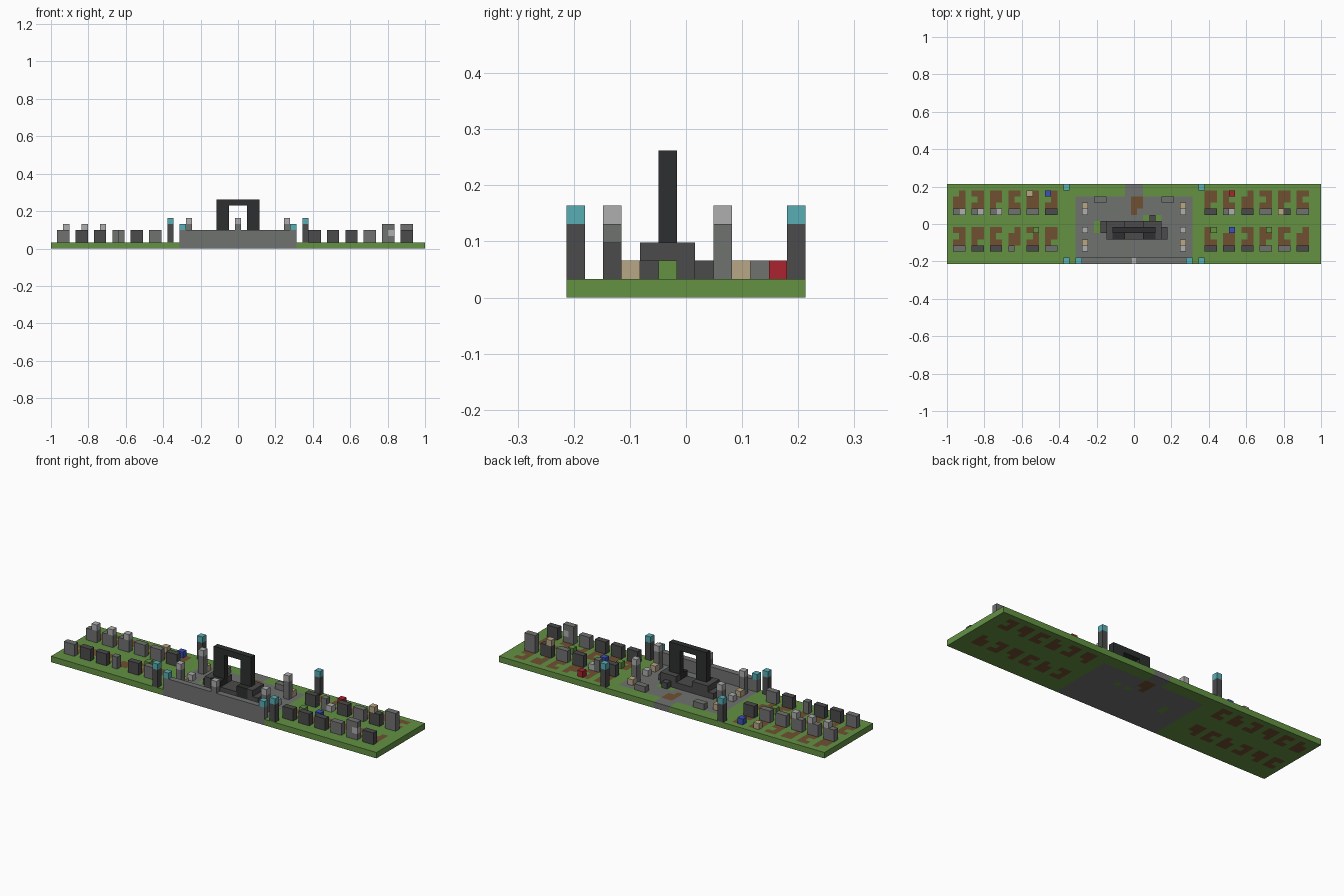
import bpy, bmesh

cube = bpy.data.objects.get("Cube")
if cube:
    bpy.data.objects.remove(cube, do_unlink=True)

COLS, ROWS = 61, 13
U = 2 / COLS  # one block


def material(name, rgb):
    m = bpy.data.materials.new(name)
    m.use_nodes = True
    col = (*rgb, 1)
    m.diffuse_color = col
    bsdf = next(n for n in m.node_tree.nodes if n.type == 'BSDF_PRINCIPLED')
    bsdf.inputs["Base Color"].default_value = col
    return m


GREEN = material("grass_green", (.125, .283, .055))
BROWN = material("dirt_brown", (.16, .08, .03))
MID = material("stone_grey", (.162, .168, .16))
DARK = material("dark_stone", (.07, .07, .07))
LIGHT = material("pale_stone", (.42, .425, .42))
BLACK = material("black_stone", (.027, .028, .029))
TEAL = material("teal_flame", (.098, .42, .456))
TAN = material("tan_bone", (.48, .39, .235))
RED = material("red_flower", (.4, .017, .026))
BLUE = material("blue_flower", (.045, .08, .5))


def blocks(name, mat, x, y, z):
    """Box over inclusive block ranges; each axis is an index or a (first, last) pair."""
    spans = [(v, v) if isinstance(v, int) else v for v in (x, y, z)]
    low = [spans[0][0] - .5, spans[1][0] - .5, spans[2][0]]
    high = [spans[0][1] + .5, spans[1][1] + .5, spans[2][1] + 1]
    bm = bmesh.new()
    bmesh.ops.create_cube(bm, size=1)
    for v in bm.verts:
        v.co = [(low[i] if v.co[i] < 0 else high[i]) * U for i in range(3)]
    me = bpy.data.meshes.new(name)
    bm.to_mesh(me)
    bm.free()
    me.materials.append(mat)
    ob = bpy.data.objects.new(name, me)
    bpy.context.collection.objects.link(ob)
    return ob


# Graves: first column of each two-block plot
PLOTS = [s for s in range(-29, -13, 3)] + [s for s in range(12, 28, 3)]


def ground_index(x, y):
    """0 grass, 1 dirt, 2 paving"""
    for n, s in enumerate(PLOTS):
        for top, shift in ((5, 0), (-1, 1)):
            if s <= x <= s + 1 and top - 2 <= y <= top:
                row, side, kind = top - y, x - s, (n + shift) % 4
                bare = ((kind == 0 and row == 0 and side == 0)
                        or (kind == 1 and row == 1 and side == 0)
                        or (kind == 2 and row == 2 and side == 1)
                        or (kind == 3 and row == 1 and side == 1))
                return 0 if bare else 1
    if (x, y) in {(0, 2), (0, 3), (1, 3), (1, 4), (0, 4)}:
        return 1
    if (x, y) in {(-6, 0), (-6, -1), (2, 1), (4, 1)}:
        return 0
    if abs(x) <= 9 and y <= 4 or abs(x) <= 1:
        return 2
    return 0


# Ground slab
bm = bmesh.new()
bmesh.ops.create_grid(bm, x_segments=COLS, y_segments=ROWS, size=1)
for v in bm.verts:
    v.co.y *= ROWS / COLS
    v.co.z = U
for f in bm.faces:
    c = f.calc_center_median()
    f.material_index = ground_index(round(c.x / U), round(c.y / U))
me = bpy.data.meshes.new("ground")
bm.to_mesh(me)
bm.free()
for m in (GREEN, BROWN, MID):
    me.materials.append(m)
ground = bpy.data.objects.new("ground", me)
bpy.context.collection.objects.link(ground)
mod = ground.modifiers.new("thickness", 'SOLIDIFY')
mod.thickness = U
mod.offset = -1

# Headstones, one colour per plot from -x to +x
front_colours = [MID, DARK, DARK, MID, DARK, MID, DARK, DARK, DARK, MID, MID, DARK]
back_colours = [MID, MID, MID, MID, MID, DARK, DARK, MID, DARK, MID, DARK, MID]
for s, front, back in zip(PLOTS, front_colours, back_colours):
    if s == 24:  # tall stone with a pale inset block
        blocks("front_headstone", front, s, -4, (1, 3))
        blocks("front_headstone_base", front, s + 1, -4, 1)
        blocks("front_headstone_inset", LIGHT, s + 1, -4, 2)
        blocks("front_headstone_top", front, s + 1, -4, 3)
    else:
        blocks("front_headstone", front, (s, s if s == -20 else s + 1), -4, (1, 2))
    if s == 15:  # broken stone
        blocks("back_headstone", back, s, 2, (1, 2))
        blocks("back_headstone_rubble", LIGHT, s + 1, 2, 1)
    else:
        blocks("back_headstone", back, (s, s + 1), 2, (1, 3 if s == 27 else 2))
for x in (-28, -25, -22):
    blocks("headstone_skull", LIGHT, x, 2, 3)
blocks("headstone_bone", TAN, 24, 2, 3)

# Offerings and shrubs
for name, mat, x, y in (("red_flower", RED, 16, 5), ("blue_flower_back", BLUE, -14, 5),
                        ("blue_flower_front", BLUE, 16, -1), ("bone_back", TAN, -17, 5),
                        ("shrub", GREEN, 22, -1), ("shrub", GREEN, 13, -1),
                        ("shrub", GREEN, -16, -1)):
    blocks(name, mat, x, y, 1)

# Front wall with central finial
blocks("front_wall", MID, (-9, 9), -6, (1, 2))
blocks("wall_finial", MID, 0, -6, 3)
blocks("wall_finial_cap", LIGHT, 0, -6, 4)

for side in (-1, 1):
    # Wall lamps and corner torches
    blocks("wall_lamp", TEAL, side * 9, -6, 3)
    for y in (-6, 6):
        blocks("torch_post", DARK, side * 11, y, (1, 3))
        blocks("torch_flame", TEAL, side * 11, y, 4)
    # Courtyard pillars and bones
    for y in (-4, 2):
        blocks("pillar", MID, side * 8, y, (1, 3))
        blocks("pillar_cap", LIGHT, side * 8, y, 4)
    for y in (-3, 3):
        blocks("courtyard_bone", TAN, side * 8, y, 1)
    blocks("courtyard_skull", LIGHT, side * 8, -1, 1)
    blocks("bench", MID, tuple(sorted((side * 5, side * 6))), 4, 1)
    # Arch legs with buttresses
    leg = tuple(sorted((side * 2, side * 3)))
    blocks("arch_leg", BLACK, leg, -1, (1, 6))
    for y in (-2, 0):
        blocks("arch_foot", BLACK if y == -2 else DARK, leg, y, (1, 2))
    blocks("arch_buttress", DARK, side * 4, (-2, 0), (1, 2))

# Arch lintel, threshold and rubble
blocks("arch_lintel", BLACK, (-3, 3), -1, 7)
blocks("arch_threshold", DARK, (-1, 1), (-2, 0), 1)
blocks("rubble_left", DARK, 5, (-2, -1), 1)
blocks("rubble_right", DARK, -5, (-1, 0), 1)
blocks("rubble_back", DARK, 3, 1, 1)
